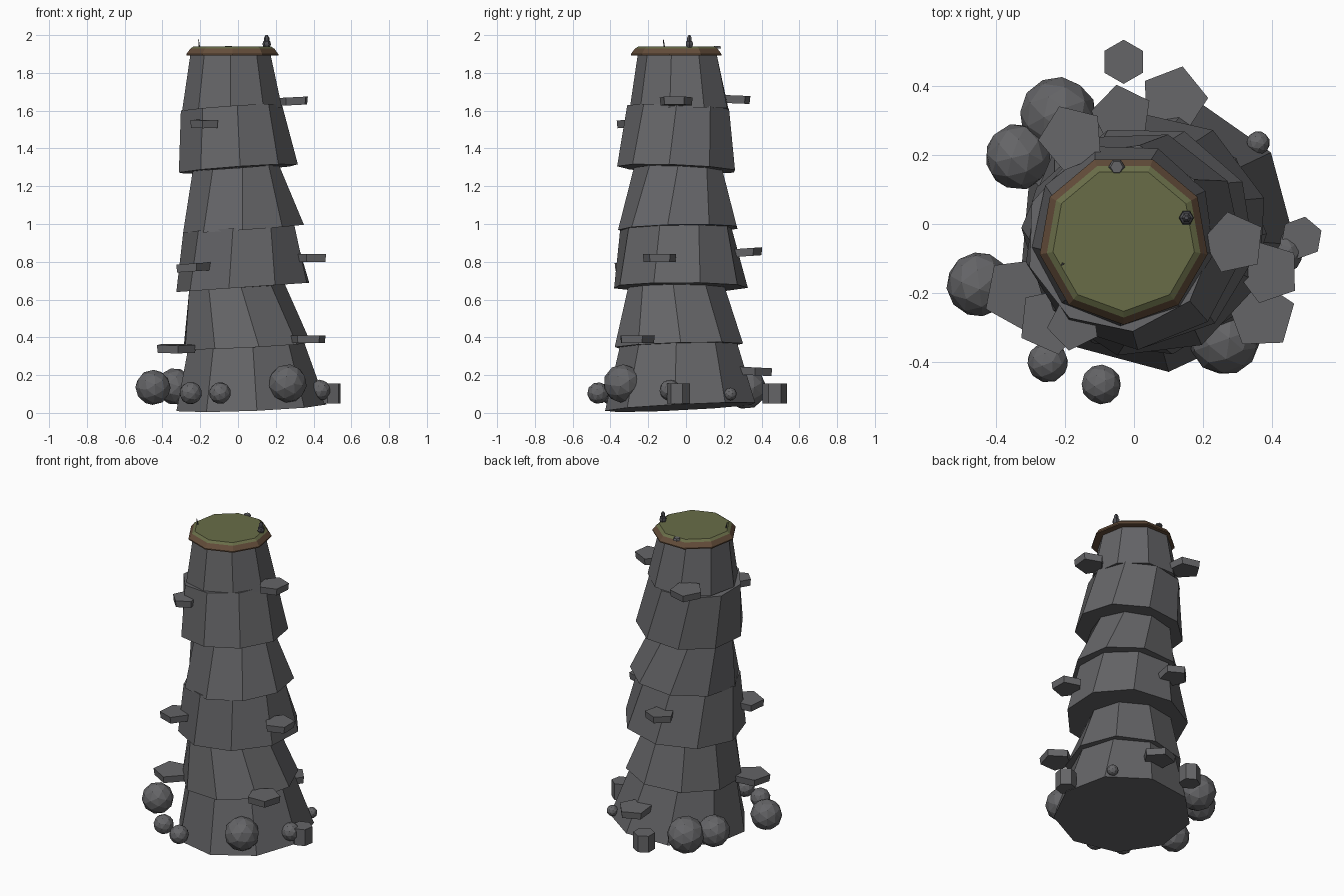
import bpy, bmesh, math, random
from mathutils import Vector, Matrix

if "Cube" in bpy.data.objects:
    bpy.data.objects.remove(bpy.data.objects["Cube"])

random.seed(4)


def material(name, rgb):
    m = bpy.data.materials.new(name)
    m.diffuse_color = (*rgb, 1)
    m.use_nodes = True
    m.node_tree.nodes["Principled BSDF"].inputs["Base Color"].default_value = m.diffuse_color
    return m


ROCK = material("grey rock", (0.13, 0.13, 0.137))
DARK = material("dark stone", (0.08, 0.08, 0.09))
GRASS = material("moss green", (0.14, 0.152, 0.064))
DIRT = material("brown dirt", (0.128, 0.075, 0.043))


def finish(name, bm, mat):
    bmesh.ops.recalc_face_normals(bm, faces=bm.faces)
    me = bpy.data.meshes.new(name)
    bm.to_mesh(me)
    bm.free()
    me.materials.append(mat)
    ob = bpy.data.objects.new(name, me)
    bpy.context.collection.objects.link(ob)
    return ob


def loft(name, rings, sides, mat):
    """Closed stack of polygons; ring = (x, y, z, radius, phase deg, slope x, slope y)."""
    bm = bmesh.new()
    loops = []
    for x, y, z, r, ph, sx, sy in rings:
        loop = []
        for i in range(sides):
            a = math.radians(ph) + math.tau * i / sides
            dx, dy = r * math.cos(a), r * math.sin(a)
            loop.append(bm.verts.new((x + dx, y + dy, z + dx * sx + dy * sy)))
        loops.append(loop)
    for lo, hi in zip(loops, loops[1:]):
        for i in range(sides):
            j = (i + 1) % sides
            bm.faces.new((lo[i], lo[j], hi[j], hi[i]))
    bm.faces.new(loops[0][::-1])
    bm.faces.new(loops[-1])
    return finish(name, bm, mat)


# Tower tiers: bottom (x, y, z, r, phase), top (x, y, z, r, phase), slopes
tiers = [
    ((.065, -.025, .03, .405, -85), (.035, -.04, .37, .312, -82), .04, .05),
    ((.04, -.04, .355, .345, -78), (-.01, -.05, .67, .258, -84), .05, .03),
    ((.033, -.03, .665, .36, -103), (.01, -.05, .98, .30, -97), .07, .0),
    ((.03, -.035, .975, .325, -91), (-.02, -.045, 1.30, .235, -79), .07, .02),
    ((0, -.045, 1.292, .32, -88), (-.042, -.04, 1.615, .274, -82), .07, -.04),
    ((-.03, -.03, 1.61, .268, -92), (-.04, -.04, 1.90, .215, -90), .03, .0),
]
for n, (lo, hi, sx, sy) in enumerate(tiers, 1):
    top = (0, 0) if n == 6 else (sx, sy)
    loft(f"tower_tier_{n}", [(*lo, sx, sy), (*hi, *top)], 9, ROCK)

# Dirt rim and grass cap
C = (-.03, -.045)
loft("dirt_rim", [(*C, 1.893, .247, -90, 0, 0), (*C, 1.90, .247, -90, 0, 0),
                  (*C, 1.928, .226, -90, 0, 0)], 9, DIRT)
loft("grass_cap", [(*C, 1.915, .226, -90, 0, 0), (*C, 1.928, .226, -90, 0, 0),
                   (*C, 1.94, .208, -90, 0, 0)], 9, GRASS)

# Pentagonal ledges sticking out of the walls: x, y, z, radius, phase, slopes
ledges = [
    (-.33, -.20, .34, .11, 205, 0, .04), (.37, -.265, .39, .10, 20, 0, 0),
    (.115, .36, .22, .10, 75, 0, -.05), (-.24, -.28, .77, .10, 210, .07, 0),
    (.39, -.14, .82, .093, -35, 0, .0), (-.035, .315, .85, .09, 100, .0, .07),
    (-.175, -.29, 1.53, .078, -100, 0, .03), (.29, -.055, 1.65, .092, 30, .05, 0),
    (-.18, .25, 1.66, .098, 112, 0, -.04),
]
for n, (x, y, z, r, ph, sx, sy) in enumerate(ledges, 1):
    loft(f"ledge_{n}", [(x, y, z - .021, r * .95, ph, sx, sy),
                        (x, y, z + .021, r, ph, sx, sy)], 5, ROCK)

# Boulders around the foot: x, y, z, radius
boulders = [
    (-.45, -.175, .135, .094), (-.335, .195, .14, .097), (-.22, .315, .13, .112),
    (.262, -.335, .155, .103), (-.25, -.40, .105, .06), (-.095, -.465, .105, .058),
    (.435, -.085, .12, .056), (.36, .235, .10, .034),
]
for n, (x, y, z, r) in enumerate(boulders, 1):
    bm = bmesh.new()
    spin = Matrix.Rotation(random.uniform(0, 6), 4, Vector((random.random(), random.random(), 1)))
    bmesh.ops.create_icosphere(bm, subdivisions=2, radius=r,
                               matrix=Matrix.Translation((x, y, z)) @ spin)
    finish(f"boulder_{n}", bm, ROCK)

# Hexagonal blocks at the foot
loft("hex_block_back", [(-.03, .47, z, .064, 30, 0, 0) for z in (.05, .155)], 6, ROCK)
loft("hex_block_right", [(.485, -.04, z, .062, 20, 0, 0) for z in (.05, .155)], 6, ROCK)

# Small stone marker, flat stone and grass blade on the cap
loft("stone_marker", [(.152, .018, z, r, 0, 0, 0) for z, r in
     ((1.935, .016), (1.95, .022), (1.965, .020), (1.97, .014), (1.985, .014), (2.0, .006))], 6, DARK)
loft("flat_stone", [(-.05, .165, 1.93, .024, 0, 0, 0), (-.05, .165, 1.943, .018, 0, 0, 0)], 6, ROCK)
loft("grass_blade", [(-.205, -.115, 1.935, .005, 0, 0, 0), (-.21, -.12, 1.978, .002, 0, 0, 0)], 3, DARK)
